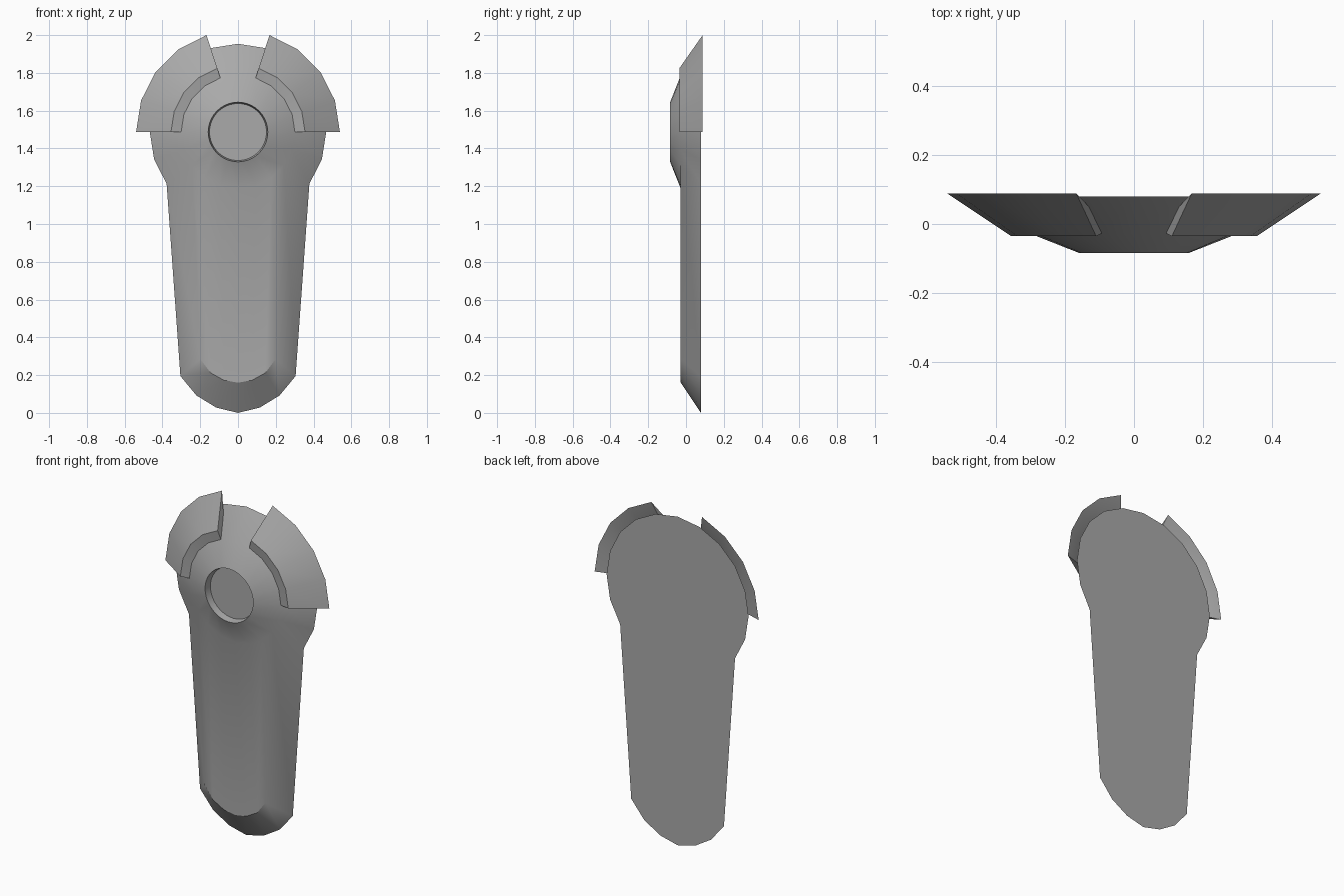
import bpy, bmesh
from math import cos, sin, radians, degrees

CENTRE_Z = 1.487      # height of the round head's centre
STEP = 18             # degrees per facet of the head

cube = bpy.data.objects.get("Cube")
if cube:
    bpy.data.objects.remove(cube, do_unlink=True)

grey = bpy.data.materials.new("plain_grey")
grey.use_nodes = True
colour = (0.4, 0.4, 0.4, 1)
grey.diffuse_color = colour
grey.node_tree.nodes["Principled BSDF"].inputs["Base Color"].default_value = colour


def polar(radius, angle, y):
    a = radians(angle)
    return (radius * cos(a), y, CENTRE_Z + radius * sin(a))


def finish(name, bm, sharp_angle, sharp_rule=lambda e: False):
    """Smooth the faces, keep hard creases and add the object."""
    bmesh.ops.recalc_face_normals(bm, faces=bm.faces)
    for f in bm.faces:
        f.smooth = True
    for e in bm.edges:
        e.smooth = degrees(e.calc_face_angle(0)) < sharp_angle and not sharp_rule(e)
    mesh = bpy.data.meshes.new(name)
    bm.to_mesh(mesh)
    bm.free()
    mesh.materials.append(grey)
    obj = bpy.data.objects.new(name, mesh)
    bpy.context.collection.objects.link(obj)
    return obj


def bridge(bm, a, b):
    """Quads between two closed loops of equal length."""
    n = len(a)
    for i in range(n):
        j = (i + 1) % n
        bm.faces.new((a[i], a[j], b[j], b[i]))


# Body: round head running into a long tapered tongue with a bevelled rim
BACK, FRONT, CROWN = 0.079, -0.028, -0.084
head = [-36 + STEP * i for i in range(15)]
neck = [216 + STEP * i for i in range(1, 6)]


def outline(radius, tip, y):
    half = [(-x, y, z) for x, z in tip]
    other = [(x, y, z) for x, z in reversed(tip[:-1])]
    return [polar(radius, a, y) for a in head] + half + other


bm = bmesh.new()


def loop(points):
    return [bm.verts.new(p) for p in points]


outer = loop(outline(0.467, [(0.305, 0.195), (0.22, 0.092), (0.115, 0.028), (0, 0)], BACK))
inner = loop(outline(0.3, [(0.2, 0.285), (0.145, 0.212), (0.075, 0.173), (0, 0.16)], FRONT))
bridge(bm, outer, inner)
bm.faces.new(outer)

# Tongue plateau, from the tip up to the lower part of the head ring
lower = loop([polar(0.3, a, FRONT) for a in neck])
arc = [inner[14]] + lower + [inner[0]]
tip_arc = inner[15:]
for i in range(6):
    bm.faces.new((arc[i], arc[i + 1], tip_arc[i + 1], tip_arc[i]))

# Raised cone with a round recess, the rim twice as fine as the head
ring = inner[:15] + lower
rim, wall_floor = (loop([polar(r, -36 + STEP / 2 * i, y) for i in range(40)])
                   for r, y in ((0.158, CROWN), (0.151, CROWN + 0.04)))
for i in range(20):
    j = (i + 1) % 20
    bm.faces.new((ring[i], ring[j], rim[(2 * i + 2) % 40], rim[2 * i + 1], rim[2 * i]))
bridge(bm, rim, wall_floor)
bm.faces.new(wall_floor)
tip_set = set(tip_arc)
finish("guard_body", bm, 50,
       lambda e: e.verts[0] in tip_set and e.verts[1] in tip_set)

# Shoulder plates: a flared section swept over a quarter of the head
section = [(0.5395, 0.088), (0.355, -0.035), (0.3, -0.027), (0.42, 0.05)]
for side, name in ((1, "left_shoulder_plate"), (-1, "right_shoulder_plate")):
    bm = bmesh.new()
    rows = []
    for k in range(5):
        points = [polar(r, STEP * k, y) for r, y in section]
        rows.append([bm.verts.new((side * x, y, z)) for x, y, z in points])
    for a, b in zip(rows, rows[1:]):
        bridge(bm, a, b)
    bm.faces.new(rows[0])
    bm.faces.new(rows[-1])
    finish(name, bm, 35)
